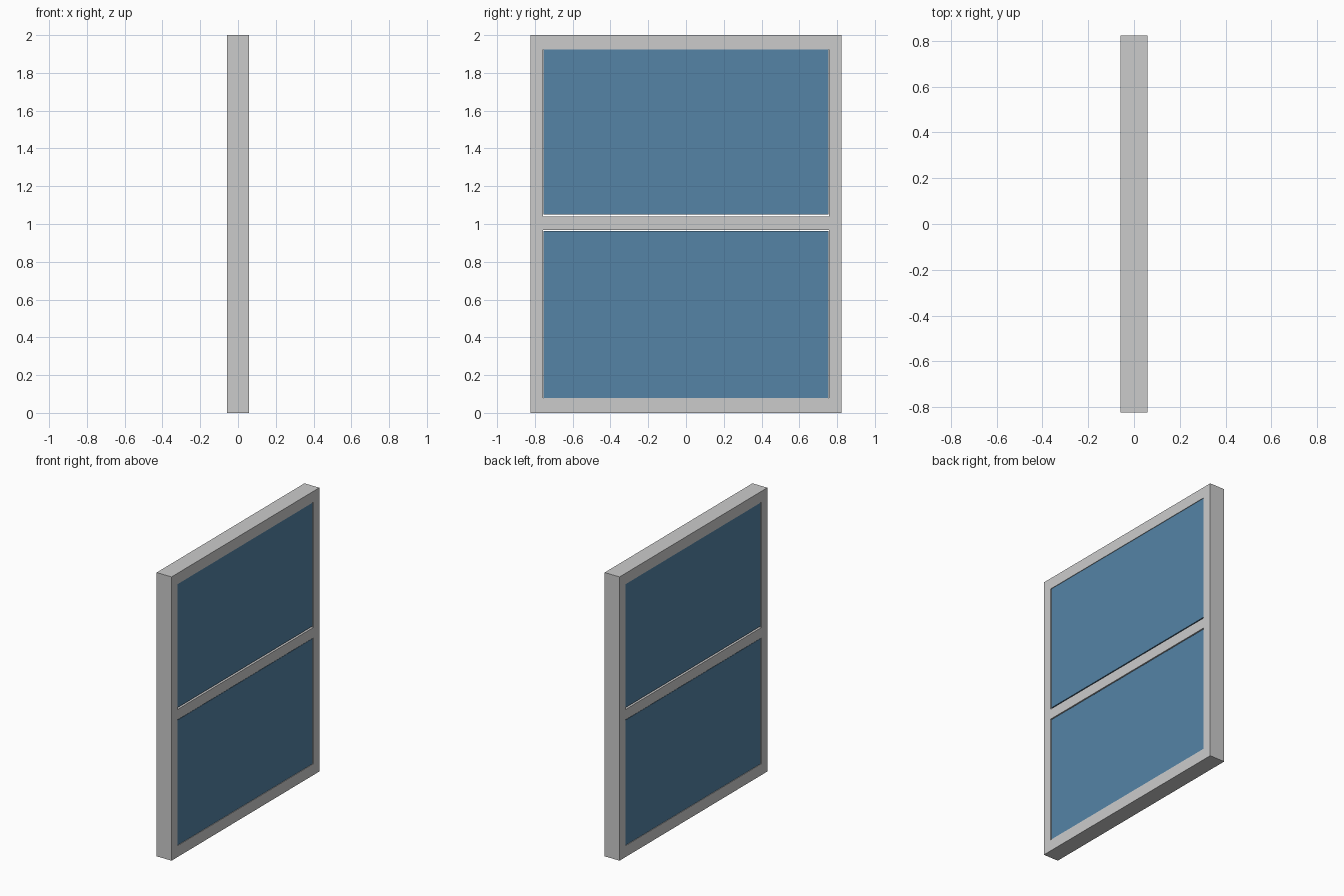
import bpy
import bmesh

if "Cube" in bpy.data.objects:
    bpy.data.objects.remove(bpy.data.objects["Cube"])

HALF_D = 0.058            # half depth of the frame
YS = [-0.823, -0.758, 0.758, 0.823]
ZS = [0.0, 0.08, 0.967, 1.04, 1.923, 2.0]


def add_object(name, bm):
    bmesh.ops.recalc_face_normals(bm, faces=bm.faces)
    mesh = bpy.data.meshes.new(name)
    bm.to_mesh(mesh)
    bm.free()
    obj = bpy.data.objects.new(name, mesh)
    bpy.context.collection.objects.link(obj)
    return obj


# Frame: flat grid with two openings, extruded through its depth
bm = bmesh.new()
grid = [[bm.verts.new((-HALF_D, y, z)) for z in ZS] for y in YS]
for i in range(3):
    for j in range(5):
        if i == 1 and j in (1, 3):
            continue
        bm.faces.new((grid[i][j], grid[i + 1][j],
                      grid[i + 1][j + 1], grid[i][j + 1]))
ext = bmesh.ops.extrude_face_region(bm, geom=bm.faces[:], use_keep_orig=True)
moved = [g for g in ext["geom"] if isinstance(g, bmesh.types.BMVert)]
bmesh.ops.translate(bm, verts=moved, vec=(2 * HALF_D, 0, 0))
add_object("window_frame", bm)

# Glass panes, set almost flush with a hairline gap around them
blue = bpy.data.materials.new("blue_glass")
blue.diffuse_color = (0.09, 0.23, 0.38, 1)
blue.use_nodes = True
blue.node_tree.nodes["Principled BSDF"].inputs["Base Color"].default_value = blue.diffuse_color


def pane(name, z0, z1):
    bm = bmesh.new()
    bmesh.ops.create_cube(bm, size=1)
    bmesh.ops.scale(bm, verts=bm.verts, vec=(2 * (HALF_D - 0.004), 1.508, z1 - z0))
    bmesh.ops.translate(bm, verts=bm.verts, vec=(0, 0, (z0 + z1) / 2))
    add_object(name, bm).data.materials.append(blue)


pane("lower_pane", 0.08, 0.962)
pane("upper_pane", 1.05, 1.923)
